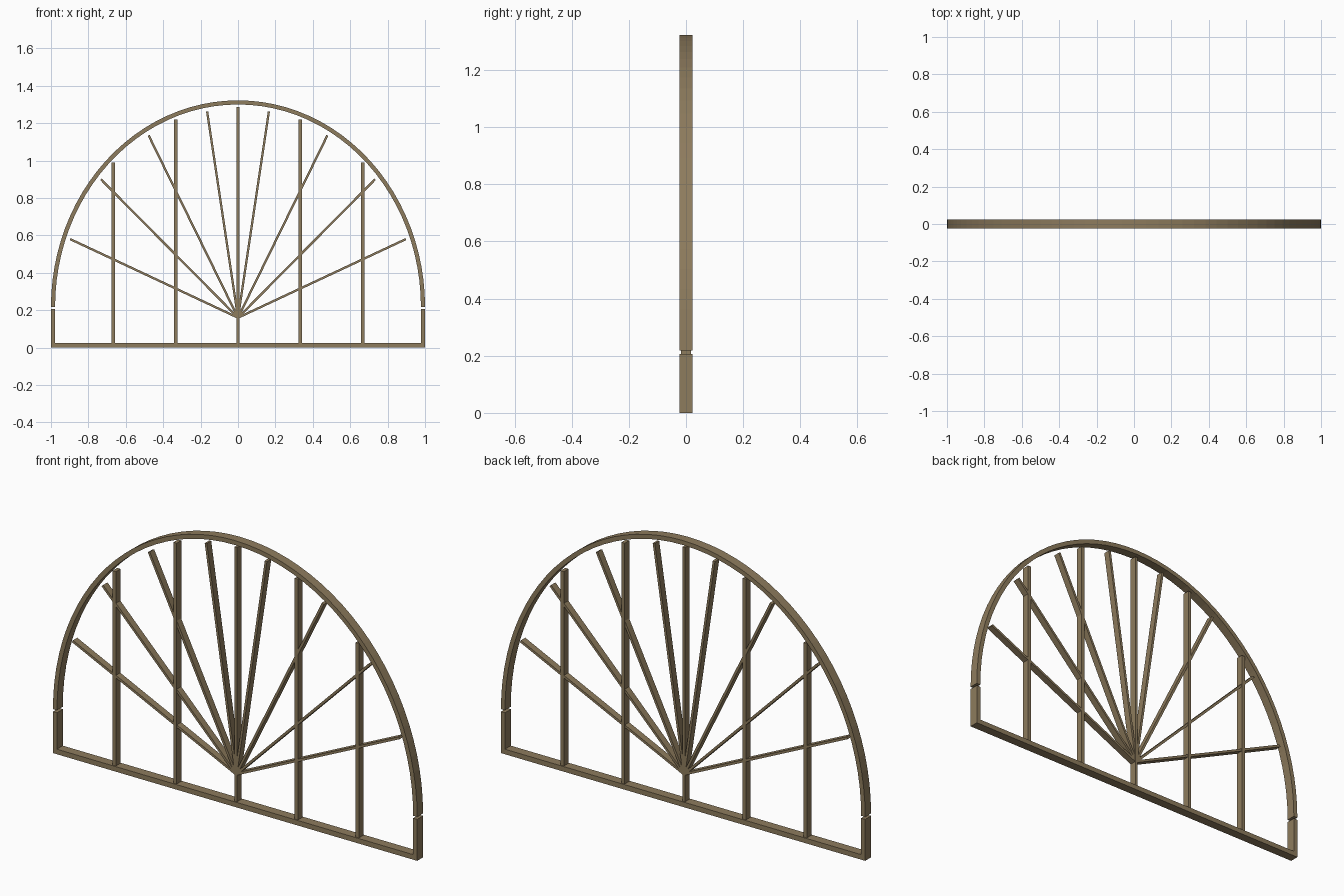
import bpy, bmesh, math
from mathutils import Matrix, Vector

if "Cube" in bpy.data.objects:
    bpy.data.objects.remove(bpy.data.objects["Cube"])

wood = bpy.data.materials.new("bronze_wood")
wood.diffuse_color = (0.27, 0.20, 0.11, 1)
wood.use_nodes = True
wood.node_tree.nodes["Principled BSDF"].inputs["Base Color"].default_value = wood.diffuse_color

DEPTH = 0.046        # frame depth
SPRING = 0.218       # height where the arch starts
HUB = 0.16           # height where the rays meet


def finish(name, bm):
    bmesh.ops.recalc_face_normals(bm, faces=bm.faces[:])
    me = bpy.data.meshes.new(name)
    bm.to_mesh(me)
    bm.free()
    me.materials.append(wood)
    ob = bpy.data.objects.new(name, me)
    bpy.context.collection.objects.link(ob)
    return ob


def bar(name, p, q, width, depth):
    """Square-ended bar from p to q in the xz plane."""
    a, b = Vector((p[0], 0, p[1])), Vector((q[0], 0, q[1]))
    d = b - a
    bm = bmesh.new()
    bmesh.ops.create_cube(bm, size=1)
    bm.transform(Matrix.Translation((a + b) / 2)
                 @ Matrix.Rotation(math.atan2(d.x, d.z), 4, 'Y')
                 @ Matrix.Diagonal((width, depth, d.length, 1)))
    return finish(name, bm)


# Half-elliptical arch swept as a rectangular section
bm = bmesh.new()
rings, n = [], 48
for i in range(n + 1):
    t = math.pi * i / n
    c, s = math.cos(t), math.sin(t)
    section = [(1.0, 1.104, -1), (1.0, 1.104, 1), (0.978, 1.082, 1), (0.978, 1.082, -1)]
    rings.append([bm.verts.new((rx * c, y * DEPTH / 2, SPRING + rz * s))
                  for rx, rz, y in section])
for r0, r1 in zip(rings, rings[1:]):
    for k in range(4):
        bm.faces.new((r0[k], r0[(k + 1) % 4], r1[(k + 1) % 4], r1[k]))
bm.faces.new(rings[0])
bm.faces.new(rings[-1])
arch = finish("arch", bm)

# Bottom rail and centre bar
bar("bottom_rail", (-0.978, 0.0125), (0.978, 0.0125), 0.025, DEPTH)
bar("centre_bar", (0, 0.02), (0, 1.287), 0.014, 0.036)

for side, sx in (("left", -1), ("right", 1)):
    # Short posts below the arch
    bar(f"side_post_{side}", (sx * 0.989, 0), (sx * 0.989, 0.206), 0.022, DEPTH)
    # Upright bars
    for i, (x, top) in enumerate([(0.333, 1.22), (0.667, 0.99)]):
        bar(f"upright_bar_{side}_{i + 1}", (sx * x, 0.02), (sx * x, top), 0.018, 0.036)
    # Rays fanning out from the hub
    for i, (x, z) in enumerate([(0.897, 0.58), (0.733, 0.90), (0.478, 1.135), (0.165, 1.262)]):
        bar(f"ray_{side}_{i + 1}", (0, HUB), (sx * x, z), 0.012, 0.034)
